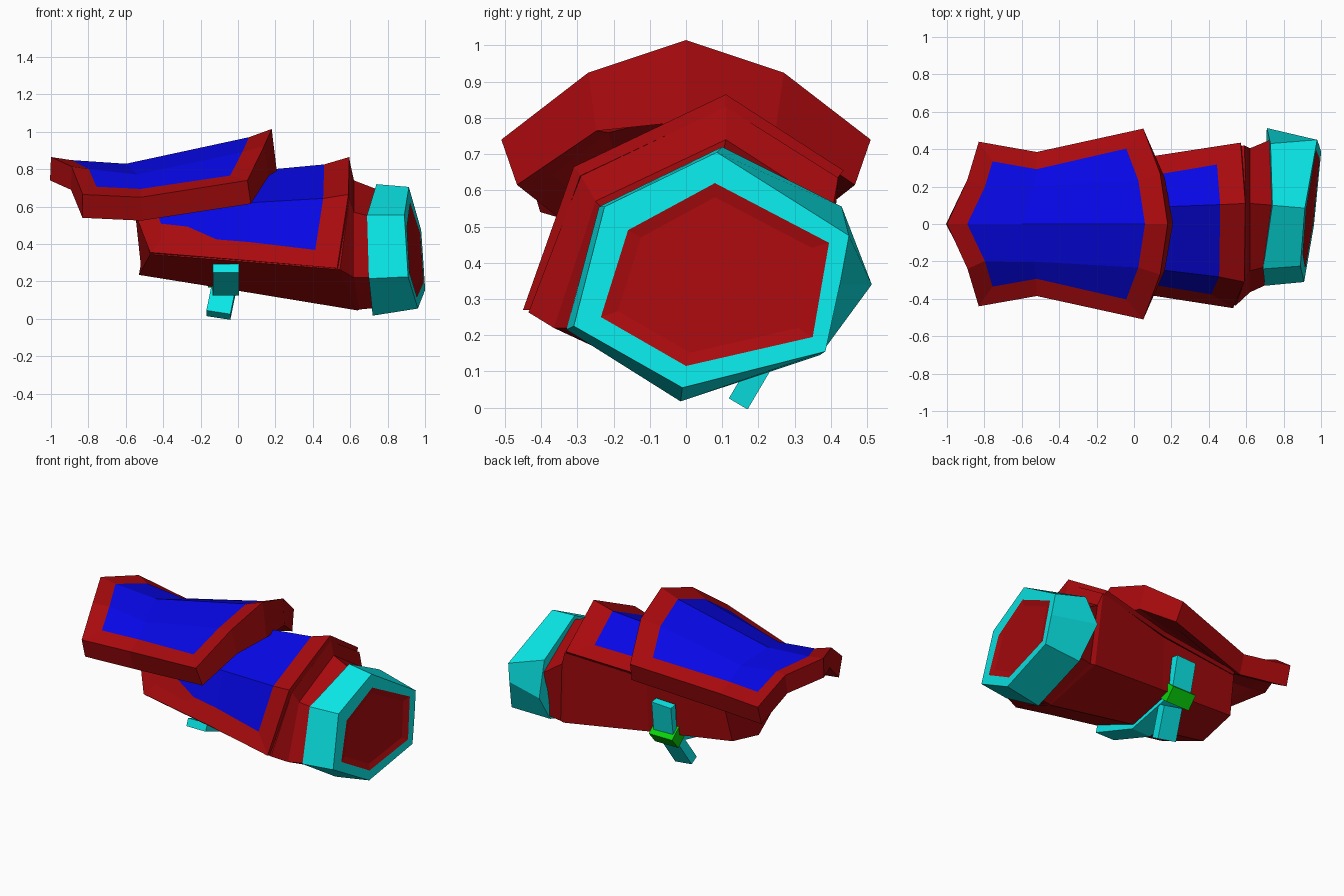
import bpy, bmesh
from mathutils import Vector

if "Cube" in bpy.data.objects:
    bpy.data.objects.remove(bpy.data.objects["Cube"])


def material(name, rgb):
    m = bpy.data.materials.new(name)
    m.diffuse_color = (*rgb, 1)
    m.use_nodes = True
    m.node_tree.nodes["Principled BSDF"].inputs["Base Color"].default_value = m.diffuse_color
    return m


RED = material("red", (0.39, 0.003, 0.004))
BLUE = material("blue", (0.002, 0.002, 0.78))
CYAN = material("cyan", (0.003, 0.8, 0.8))
GREEN = material("green", (0.003, 0.65, 0.003))


def finish(bm, name, *mats):
    bmesh.ops.recalc_face_normals(bm, faces=bm.faces[:])
    me = bpy.data.meshes.new(name)
    bm.to_mesh(me)
    bm.free()
    for m in mats:
        me.materials.append(m)
    ob = bpy.data.objects.new(name, me)
    bpy.context.collection.objects.link(ob)
    return ob


def plate(name, rows, inset, depth, inner):
    """Curved armour plate: sunk blue panel, red rim, thickness given by inner()."""
    bm = bmesh.new()
    grid = [[bm.verts.new(p) for p in row] for row in rows]
    for a, b in zip(grid, grid[1:]):
        for i in range(len(a) - 1):
            bm.faces.new((a[i], b[i], b[i + 1], a[i + 1]))
    bm.normal_update()
    if sum(f.normal.z for f in bm.faces) < 0:
        bmesh.ops.reverse_faces(bm, faces=bm.faces[:])
        bm.normal_update()
    panel = bm.faces[:]
    front_x = max(v.co.x for v in bm.verts) - .3
    rim = bmesh.ops.inset_region(bm, faces=panel, thickness=inset, depth=depth,
                                 use_boundary=True, use_even_offset=True)["faces"]
    for f in panel:
        f.material_index = 1
    for f in rim:
        f.material_index = 0
    # wider rim at the front end
    for v in {v for f in panel for v in f.verts if v.co.x > front_x}:
        v.co += Vector((-.025, 0, -.008))
    edges = [e for e in bm.edges if e.is_boundary]
    dup = bmesh.ops.duplicate(bm, geom=bm.verts[:] + bm.edges[:] + bm.faces[:])
    vmap = dup["vert_map"]
    for g in dup["geom"]:
        if isinstance(g, bmesh.types.BMVert):
            g.co = inner(g.co)
        elif isinstance(g, bmesh.types.BMFace):
            g.material_index = 0
    for e in edges:
        a, b = e.verts
        bm.faces.new((a, b, vmap[b], vmap[a])).material_index = 0
    return finish(bm, name, RED, BLUE)


def loft(name, rings, mats, slots=None):
    """Skin equal-length rings and cap both ends."""
    bm = bmesh.new()
    vs = [[bm.verts.new(p) for p in r] for r in rings]
    n = len(vs[0])
    for k, (a, b) in enumerate(zip(vs, vs[1:])):
        for i in range(n):
            f = bm.faces.new((a[i], a[(i + 1) % n], b[(i + 1) % n], b[i]))
            f.material_index = slots[k] if slots else 0
    bm.faces.new(vs[0][::-1])
    bm.faces.new(vs[-1]).material_index = slots[-1] if slots else 0
    return finish(bm, name, *mats)


# Upper plate: half rows from the centre line outwards, mirrored in y
half_rows = [
    [(-1.0, 0, .865), (-.89, .24, .815), (-.83, .44, .665)],
    [(-.6, 0, .85), (-.54, .21, .79), (-.52, .385, .65)],
    [(.18, 0, 1.015), (.14, .27, .925), (.05, .51, .74)],
]
rows = [[(x, -y, z) for x, y, z in r[:0:-1]] + r for r in half_rows]


def upper_inner(c):
    # deeper in the middle of the front end, so it sits down on the forearm
    bulge = max(0, c.x) / .18 * max(0, 1 - abs(c.y) / .5) * .1
    return Vector((c.x + .015 + .02 * c.x + .05 * max(0, c.x), c.y * .915, c.z - .125 - bulge))


plate("upper_plate", rows, .1, -.02, upper_inner)

# Forearm plate lying on the tube
plate("forearm_plate", [
    [(-.47, -.31, .355), (-.56, -.23, .59), (-.58, .08, .70), (-.5, .33, .55)],
    [(.05, -.375, .312), (.05, -.25, .635), (.05, .09, .81), (.05, .355, .6)],
    [(.53, -.45, .27), (.59, -.31, .665), (.595, .11, .865), (.57, .435, .655)],
], .112, -.02,
    lambda c: Vector((c.x + .005, .05 + (c.y - .05) * .95, .25 + (c.z - .25) * .94)))

# Six-sided forearm tube with a step behind the cuff
loft("forearm_tube", [
    [(-.56, .08, .66), (-.54, -.21, .56), (-.47, -.298, .345),
     (-.53, 0, .235), (-.52, .26, .29), (-.5, .315, .53)],
    [(.05, .09, .745), (.05, -.215, .59), (.03, -.365, .305),
     (.05, 0, .142), (.05, .32, .225), (.05, .335, .575)],
    [(.6, .11, .83), (.595, -.29, .64), (.545, -.435, .263),
     (.64, 0, .045), (.62, .385, .155), (.59, .42, .635)],
    [(.62, .11, .74), (.62, -.25, .57), (.62, -.365, .22),
     (.65, 0, .05), (.65, .375, .155), (.62, .405, .55)],
    [(.75, .1, .69), (.74, -.22, .54), (.74, -.31, .22),
     (.75, 0, .06), (.74, .38, .17), (.74, .455, .47)],
], [RED])

# Cuff with a shallow dished red end
back = [(.74, .1, .72), (.69, -.24, .555), (.70, -.33, .215), (.72, -.015, .017),
        (.73, .37, .145), (.71, .513, .34), (.73, .43, .555)]
rim_yz = [(.085, .705), (-.225, .555), (-.31, .225), (-.01, .055),
          (.385, .155), (.425, .34), (.45, .475)]
hole_yz = [(.08, .62), (-.16, .49), (-.235, .25), (0, .115),
           (.35, .195), (.375, .34), (.395, .455)]


def slanted(yz, dx=0, s=1):
    pts = [(.08 + (y - .08) * s, .36 + (z - .36) * s) for y, z in yz]
    return [(.968 + .122 * y - .092 * z + dx, y, z) for y, z in pts]


loft("cuff", [back, slanted(rim_yz), slanted(hole_yz), slanted(hole_yz, -.01, .85)],
     [CYAN, RED], [0, 0, 1, 1])


def ribbon(name, path, width, thick, mat):
    """Flat band through (x, y, z) points, broad in x."""
    pts = [Vector(p) for p in path]
    rings = []
    for i, p in enumerate(pts):
        t = (pts[min(i + 1, len(pts) - 1)] - pts[max(i - 1, 0)]).normalized()
        n = Vector((1, 0, 0)).cross(t).normalized() * thick / 2
        w = n.cross(t).normalized() * width / 2
        rings.append([p + w + n, p - w + n, p - w - n, p + w - n])
    return loft(name, rings, [mat])


# Strap under the tube, its loose tail and the buckle
ribbon("strap", [(-.065, -.335, .27), (-.065, -.01, .15), (-.075, .32, .23), (-.085, .355, .46)],
       .14, .05, CYAN)
ribbon("strap_tail", [(-.07, .25, .19), (-.105, .15, .02)], .13, .06, CYAN)
ribbon("buckle", [(-.075, .27, .2), (-.075, .335, .275)], .17, .1, GREEN)
